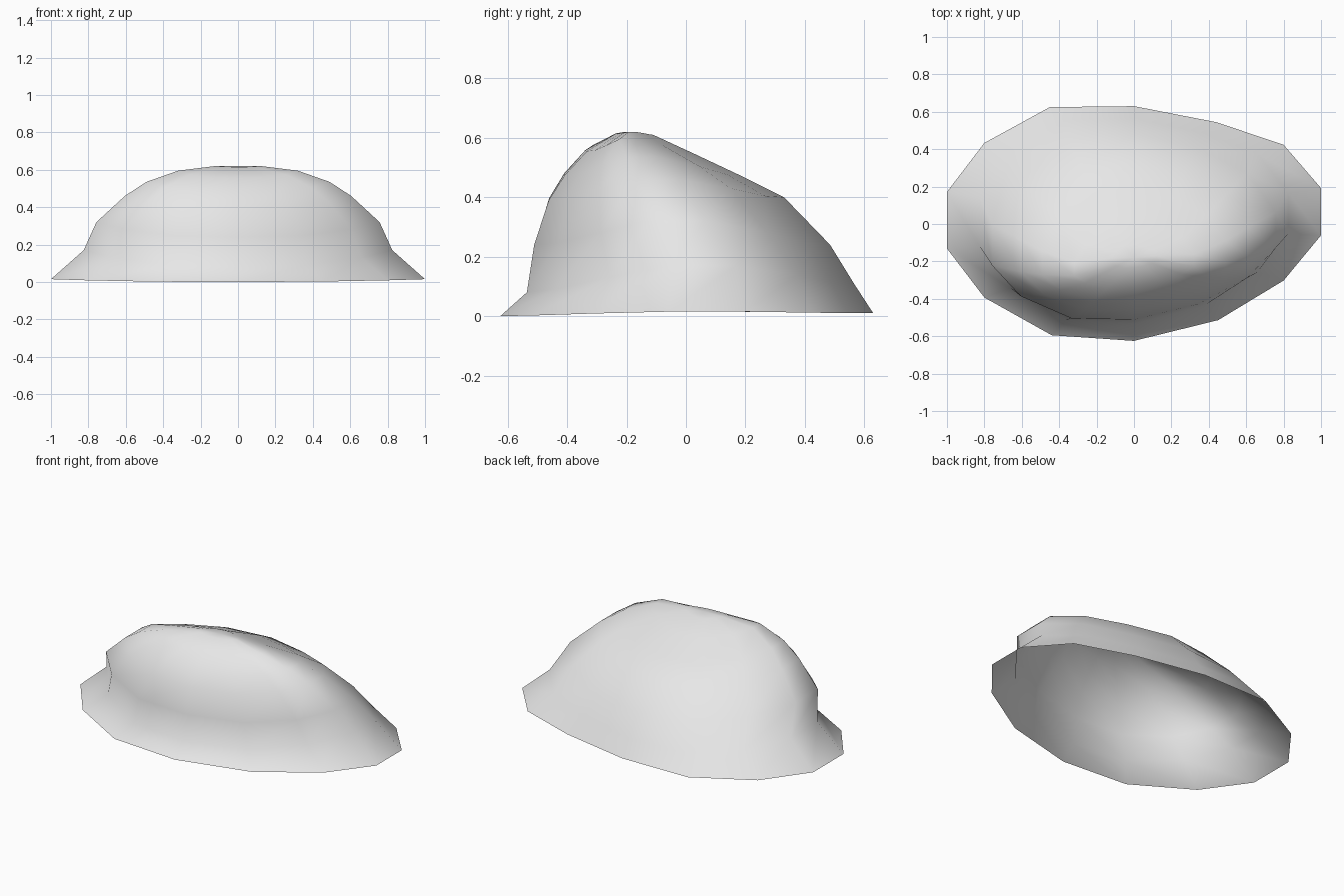
import bpy
import bmesh

cube = bpy.data.objects.get("Cube")
if cube:
    bpy.data.objects.remove(cube, do_unlink=True)

# Skewed fourteen-sided outline of the flared rim
RIM = [(1, .19), (.8, .42), (.44, .54), (0, .63), (-.45, .62), (-.8, .43), (-1, .17),
       (-1, -.13), (-.8, -.39), (-.44, -.59), (0, -.62), (.45, -.51), (.8, -.3), (1, -.06)]

# Each ring: half width, front y, back y, height at front, sides and back,
# and how far its ends sweep towards the front
RINGS = [
    (1.0, -.63, .63, 0, .015, .01, 0),
    (.825, -.54, .565, .08, .17, .11, .015),
    (.757, -.515, .485, .24, .32, .24, .09),
    (.605, -.465, .33, .39, .46, .40, .09),
    (.49, -.41, .19, .475, .535, .47, .085),
    (.32, -.335, .02, .555, .595, .55, .07),
    (.12, -.235, -.11, .615, .62, .61, .02),
]


def ring_points(width, front, back, z_front, z_side, z_back, sweep):
    """Fit the rim outline to one ring, lift its ends and sweep them forward."""
    for u, y in RIM:
        t = min(max((y / .625 + 1) / 2, 0), 1)
        z_mid = z_front + (z_back - z_front) * t
        yield (u * width,
               front + (back - front) * t - sweep * (u * u - .25 * u) * (.65 + .7 * t),
               z_mid + (z_side - z_mid) * abs(u) ** 3)


# Open shell lofted through the rings
bm = bmesh.new()
rings = [[bm.verts.new(p) for p in ring_points(*r)] for r in RINGS]
count = len(RIM)
for low, high in zip(rings, rings[1:]):
    for i in range(count):
        j = (i + 1) % count
        bm.faces.new((low[i], low[j], high[j], high[i]))

# Closed crown
crown = bm.verts.new((0, -.18, .62))
for i in range(count):
    bm.faces.new((rings[-1][i], rings[-1][(i + 1) % count], crown))
for face in bm.faces:
    face.smooth = True

mesh = bpy.data.meshes.new("dome_shell")
bm.to_mesh(mesh)
bm.free()
shell = bpy.data.objects.new("dome_shell", mesh)
bpy.context.collection.objects.link(shell)

# Plain light grey
grey = bpy.data.materials.new("light_grey")
grey.use_nodes = True
colour = (.8, .8, .8, 1)
grey.diffuse_color = colour
grey.node_tree.nodes["Principled BSDF"].inputs["Base Color"].default_value = colour
mesh.materials.append(grey)
